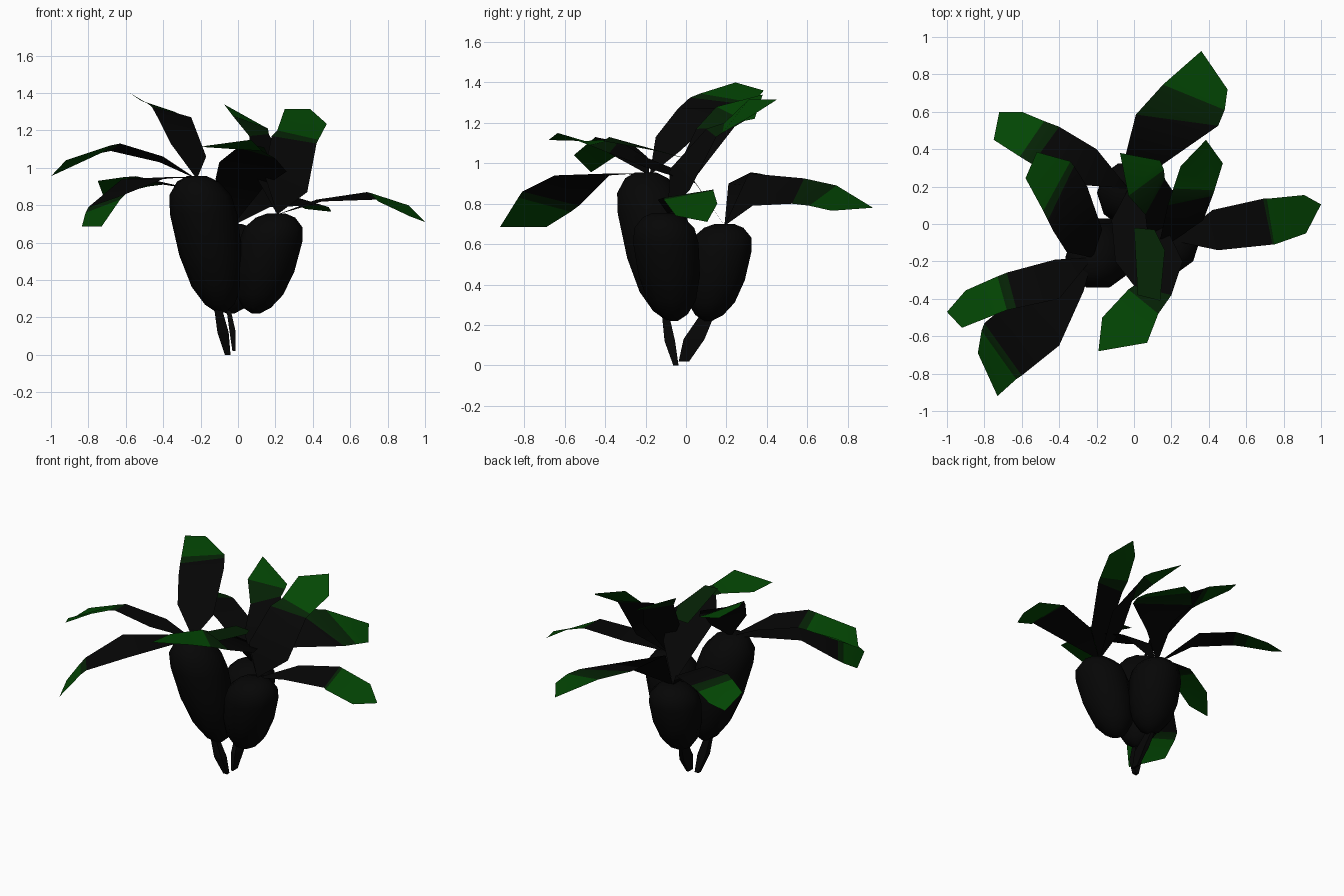
import bpy
import bmesh
import math
from mathutils import Vector

default_cube = bpy.data.objects.get("Cube")
if default_cube:
    bpy.data.objects.remove(default_cube, do_unlink=True)


def make_material(name, colour):
    material = bpy.data.materials.new(name)
    material.use_nodes = True
    material.diffuse_color = (*colour, 1)
    shader = material.node_tree.nodes["Principled BSDF"]
    shader.inputs["Base Color"].default_value = (*colour, 1)
    shader.inputs["Roughness"].default_value = 1
    return material


plant_black = make_material("plant black", (.0018, .0018, .0018))
dark_green = make_material("dark green", (.0016, .0165, .0016))
tip_green = make_material("tip green", (.001, .063, .0012))


def finish(name, mesh_builder, materials):
    mesh = bpy.data.meshes.new(name)
    mesh_builder.to_mesh(mesh)
    mesh_builder.free()
    for material in materials:
        mesh.materials.append(material)
    part = bpy.data.objects.new(name, mesh)
    bpy.context.collection.objects.link(part)
    return part


def bridge(builder, low, high):
    for side in range(len(low)):
        after = (side + 1) % len(low)
        builder.faces.new((low[side], low[after], high[after], high[side]))


# Bulbs: one shared profile of (height fraction, radius fraction) on a leaning axis
PROFILE = [(0, .12), (.06, .44), (.19, .74), (.42, .94), (.72, 1), (.86, .92), (.96, .62), (1, .3)]
SIDES = 10


def bulb(name, bottom, top, radius):
    builder = bmesh.new()
    rings = []
    for height, width in PROFILE:
        centre = Vector(bottom).lerp(Vector(top), height)
        ring = []
        for side in range(SIDES):
            angle = math.tau * side / SIDES
            offset = Vector((math.cos(angle), math.sin(angle), 0)) * radius * width
            ring.append(builder.verts.new(centre + offset))
        rings.append(ring)
    for low, high in zip(rings, rings[1:]):
        bridge(builder, low, high)
    builder.faces.new(rings[0][::-1])
    builder.faces.new(rings[-1])
    for face in builder.faces:
        face.smooth = True
    return finish(name, builder, [plant_black])


# Roots: four-sided pegs through three points
def root(name, start, middle, end, width, depth):
    builder = bmesh.new()
    rings = []
    for point, scale in ((start, .7), (middle, 1), (end, .5)):
        rings.append([builder.verts.new(Vector(point) + Vector((sx * width, sy * depth, 0)) * scale)
                      for sx, sy in ((-1, -1), (1, -1), (1, 1), (-1, 1))])
    for low, high in zip(rings, rings[1:]):
        bridge(builder, low, high)
    builder.faces.new(rings[0])
    builder.faces.new(rings[-1][::-1])
    bmesh.ops.recalc_face_normals(builder, faces=builder.faces)
    return finish(name, builder, [plant_black])


# Leaves: bent sheets; black up to the fold row, one dark band, then a green tip
def leaf(name, fold, *rows):
    builder = bmesh.new()
    strips = [[builder.verts.new(point) for point in row] for row in rows]
    for index, (near, far) in enumerate(zip(strips, strips[1:])):
        face = builder.faces.new(near + far[::-1])
        face.material_index = 0 if index < fold else 1 if index == fold else 2
        face.smooth = True
    # Turn the upper side of the sheet outward
    builder.normal_update()
    if sum(face.normal.z * face.calc_area() for face in builder.faces) < 0:
        bmesh.ops.reverse_faces(builder, faces=builder.faces)
    return finish(name, builder, [plant_black, dark_green, tip_green])


bulb("tall_bulb", (-.09, -.08, .225), (-.22, -.2, .955), .18)
bulb("left_bulb", (.095, -.06, .22), (.205, -.115, .755), .17)
bulb("rear_bulb", (-.04, .11, .22), (-.03, .19, .7), .165)
root("front_root", (-.105, -.1, .24), (-.08, -.08, .12), (-.055, -.05, 0), .03, .026)
root("rear_root", (-.05, .1, .24), (-.03, .04, .13), (-.022, -.01, .02), .016, .052)

tall_top = [(-.22, -.18, .94)]
left_top = [(.21, -.09, .75)]
rear_top = [(-.03, .19, .69)]

# Leaves of the tall bulb
leaf("tall_bulb_upright_leaf", 3, tall_top,
     [(-.36, -.15, 1.13), (-.17, -.03, 1.06)],
     [(-.43, -.04, 1.27), (-.25, .2, 1.27)],
     [(-.46, .02, 1.325), (-.32, .31, 1.29)],
     [(-.485, .07, 1.345), (-.34, .335, 1.3)],
     [(-.58, .245, 1.4), (-.52, .385, 1.36)])
leaf("tall_bulb_side_leaf", 2, tall_top,
     [(-.4, -.4, 1.06), (-.42, -.19, 1.03)],
     [(-.63, -.45, 1.13), (-.68, -.26, 1.09)],
     [(-.68, -.46, 1.12), (-.73, -.28, 1.08)],
     [(-.92, -.555, 1.04), (-1, -.47, .955), (-.9, -.355, 1.04)])
leaf("tall_bulb_front_leaf", 3, tall_top,
     [(-.27, -.36, .95), (-.38, -.24, .95)],
     [(-.4, -.65, .94), (-.62, -.38, .94)],
     [(-.6, -.81, .86), (-.8, -.53, .79)],
     [(-.63, -.83, .83), (-.815, -.57, .76)],
     [(-.73, -.92, .685), (-.835, -.69, .685)])

# Leaves of the left bulb
leaf("left_bulb_side_leaf", 2, left_top,
     [(.45, -.14, .82), (.42, .075, .83)],
     [(.74, -.11, .83), (.69, .135, .87)],
     [(.75, -.11, .82), (.71, .135, .865)],
     [(.92, -.05, .74), (1, .105, .71), (.91, .155, .8)])
leaf("left_bulb_inner_leaf", 2, left_top,
     [(.07, -.03, 1), (.26, .1, 1)],
     [(.06, .05, 1.17), (.165, .24, 1.18)],
     [(-.03, .15, 1.28), (.16, .29, 1.21)],
     [(-.075, .38, 1.34), (.14, .34, 1.22)])
leaf("left_bulb_upright_leaf", 2, left_top,
     [(.14, -.08, .97), (.37, .02, .87)],
     [(.18, .1, 1.17), (.42, .15, 1.13)],
     [(.21, .19, 1.2), (.43, .18, 1.15)],
     [(.25, .31, 1.315), (.385, .45, 1.315), (.475, .325, 1.235)])

# Leaves of the rear bulb
leaf("rear_bulb_back_leaf", 2, rear_top,
     [(-.06, .31, .95), (.17, .33, .79)],
     [(.01, .585, .925), (.45, .525, .8)],
     [(.155, .745, .89), (.485, .61, .79)],
     [(.36, .925, .78), (.5, .72, .765)])
leaf("rear_bulb_side_leaf", 2, rear_top,
     [(-.3, .21, .9), (-.2, .4, .88)],
     [(-.545, .32, .955), (-.4, .52, .91)],
     [(-.61, .36, .95), (-.48, .55, .9)],
     [(-.75, .45, .93), (-.72, .6, .85), (-.6, .6, .87)])
leaf("rear_bulb_front_leaf", 3, rear_top,
     [(-.12, .02, .94), (.14, .05, .9)],
     [(-.1, -.2, 1.03), (.26, -.2, .98)],
     [(0, -.33, 1.11), (.2, -.38, 1.05)],
     [(-.03, -.35, 1.12), (.13, -.48, 1.09)],
     [(-.17, -.5, 1.11), (-.19, -.68, 1.115), (.07, -.635, 1.15)])
leaf("rear_bulb_front_leaf_ridge", 0,
     [(0, -.02, 1.03), (.11, -.03, 1.03)],
     [(.02, -.38, 1.13), (.14, -.41, 1.11), (.165, -.14, 1.06)])
